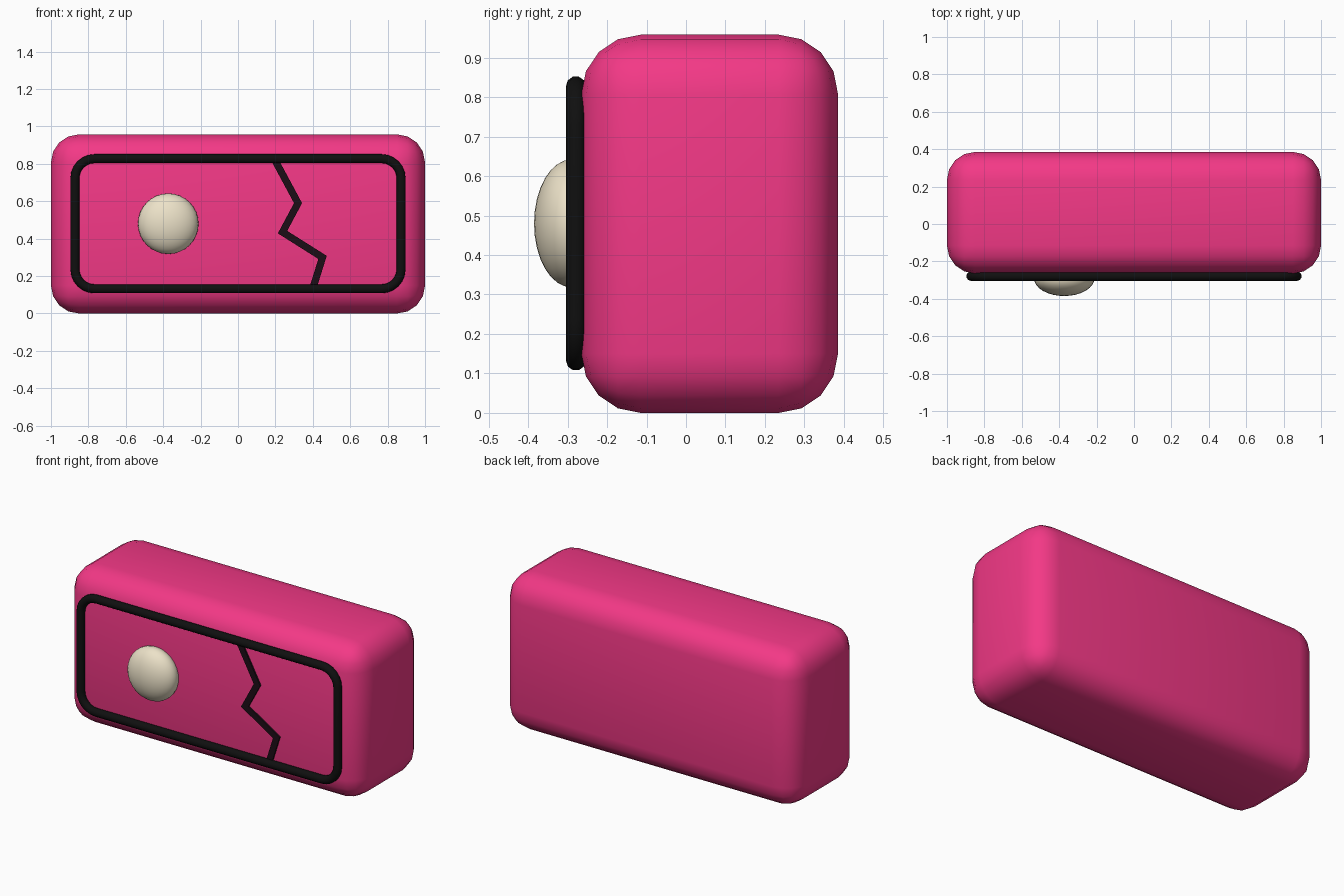
import bpy, bmesh
from math import sin, cos, pi
from mathutils import Vector

if "Cube" in bpy.data.objects:
    bpy.data.objects.remove(bpy.data.objects["Cube"])


def paint(obj, name, rgb):
    mat = bpy.data.materials.new(name)
    mat.diffuse_color = (*rgb, 1)
    mat.use_nodes = True
    mat.node_tree.nodes["Principled BSDF"].inputs["Base Color"].default_value = mat.diffuse_color
    obj.data.materials.append(mat)


def mesh_object(name, bm):
    bmesh.ops.recalc_face_normals(bm, faces=bm.faces)
    me = bpy.data.meshes.new(name)
    bm.to_mesh(me)
    bm.free()
    obj = bpy.data.objects.new(name, me)
    bpy.context.collection.objects.link(obj)
    return obj


# Rounded block body
bpy.ops.mesh.primitive_cube_add(size=1, location=(0, 0.06, 0.479))
body = bpy.context.object
body.name = "body"
body.scale = (2, 0.65, 0.958)
bpy.ops.object.transform_apply(location=False, rotation=False, scale=True)
bevel = body.modifiers.new("rounding", 'BEVEL')
bevel.width = 0.15
bevel.segments = 4
bpy.ops.object.shade_smooth()
paint(body, "pink", (0.9, 0.04, 0.24))

# Round-cornered tube frame on the front
HX, HZ, R, STEPS = 0.872, 0.348, 0.105, 6
path = []
for k, (sx, sz) in enumerate([(1, 1), (-1, 1), (-1, -1), (1, -1)]):
    for i in range(STEPS + 1):
        a = (k + i / STEPS) * pi / 2
        path.append((sx * (HX - R) + R * cos(a), -0.279, 0.48 + sz * (HZ - R) + R * sin(a)))
curve = bpy.data.curves.new("front_frame", 'CURVE')
curve.dimensions = '3D'
curve.bevel_depth = 0.025
curve.bevel_resolution = 3
spline = curve.splines.new('POLY')
spline.points.add(len(path) - 1)
for p, co in zip(spline.points, path):
    p.co = (*co, 1)
spline.use_cyclic_u = True
frame = bpy.data.objects.new("front_frame", curve)
bpy.context.collection.objects.link(frame)
paint(frame, "black", (0.005, 0.005, 0.005))

# Zigzag split line: flat mitred strip with a little depth
zig = [Vector(p) for p in [(0.2, 0.815), (0.321, 0.59), (0.238, 0.435), (0.452, 0.3), (0.402, 0.14)]]
W = 0.019
left, right = [], []
for i, p in enumerate(zig):
    dirs = []
    if i:
        dirs.append((p - zig[i - 1]).normalized())
    if i < len(zig) - 1:
        dirs.append((zig[i + 1] - p).normalized())
    normals = [Vector((-d.y, d.x)) for d in dirs]
    m = sum(normals, Vector((0, 0))).normalized()
    off = m * (W / m.dot(normals[0]))
    left.append(p + off)
    right.append(p - off)
bm = bmesh.new()
rings = [[bm.verts.new((q.x, y, q.y)) for q, y in ((l, -0.275), (r, -0.275), (r, -0.255), (l, -0.255))]
         for l, r in zip(left, right)]
for a, b in zip(rings, rings[1:]):
    for j in range(4):
        bm.faces.new((a[j], a[(j + 1) % 4], b[(j + 1) % 4], b[j]))
bm.faces.new(rings[0])
bm.faces.new(rings[-1])
split = mesh_object("zigzag_line", bm)
paint(split, "dark_plum", (0.012, 0.004, 0.008))

# Flattened round button
bpy.ops.mesh.primitive_uv_sphere_add(segments=32, ring_count=16, radius=1, location=(-0.373, -0.29, 0.48))
button = bpy.context.object
button.name = "round_button"
button.scale = (0.162, 0.095, 0.162)
bpy.ops.object.shade_smooth()
paint(button, "cream", (0.84, 0.76, 0.58))
